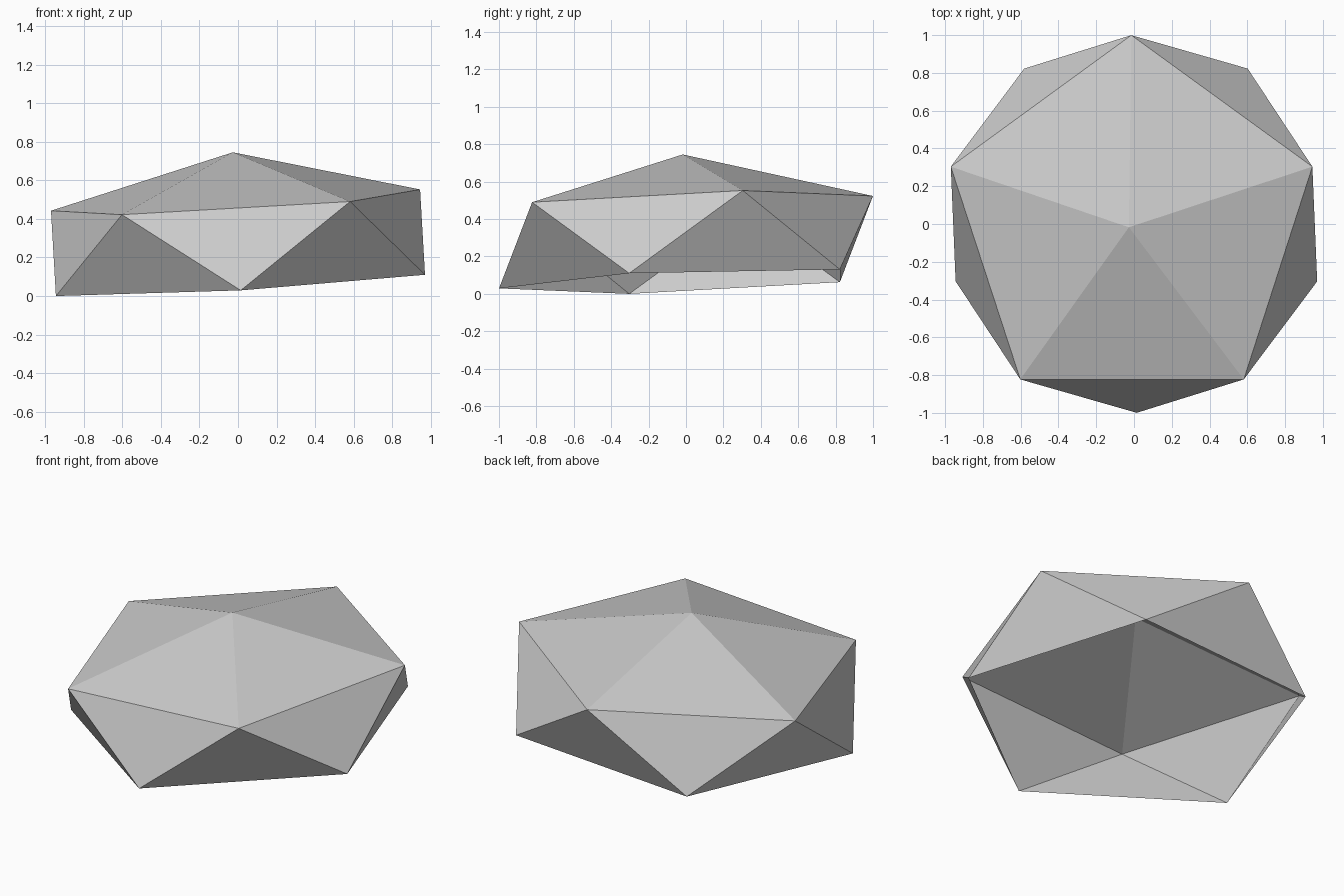
import bpy
import bmesh
from mathutils import Matrix, Euler, Vector
from math import radians

cube = bpy.data.objects.get("Cube")
if cube:
    bpy.data.objects.remove(cube, do_unlink=True)


def make_material(name, colour):
    mat = bpy.data.materials.new(name)
    mat.use_nodes = True
    mat.diffuse_color = colour
    mat.node_tree.nodes["Principled BSDF"].inputs["Base Color"].default_value = colour
    return mat


# Squashed twenty-sided shell
RADIUS = 1.127
HALF_HEIGHT = 0.47
bm = bmesh.new()
bmesh.ops.create_icosphere(bm, subdivisions=1, radius=1)

# Open underside: drop the lowest point with its five faces
lowest = min(bm.verts, key=lambda v: v.co.z)
bmesh.ops.delete(bm, geom=[lowest], context='VERTS')

# Turn a corner to the front, flatten, then tilt the shell slightly
turn = Matrix.Rotation(radians(90), 4, 'Z')
squash = Matrix.Diagonal((RADIUS, RADIUS, HALF_HEIGHT, 1))
tilt = Euler((0.037, -0.0575, 0)).to_matrix().to_4x4()
bmesh.ops.transform(bm, matrix=tilt @ squash @ turn, verts=bm.verts)

# Rest the lowest corner on the ground
floor = min(v.co.z for v in bm.verts)
bmesh.ops.translate(bm, vec=Vector((0, 0, -floor)), verts=bm.verts)

mesh = bpy.data.meshes.new("faceted_shell")
bm.to_mesh(mesh)
bm.free()
mesh.materials.append(make_material("light grey", (0.6, 0.6, 0.6, 1)))
shell = bpy.data.objects.new("faceted_shell", mesh)
bpy.context.collection.objects.link(shell)
